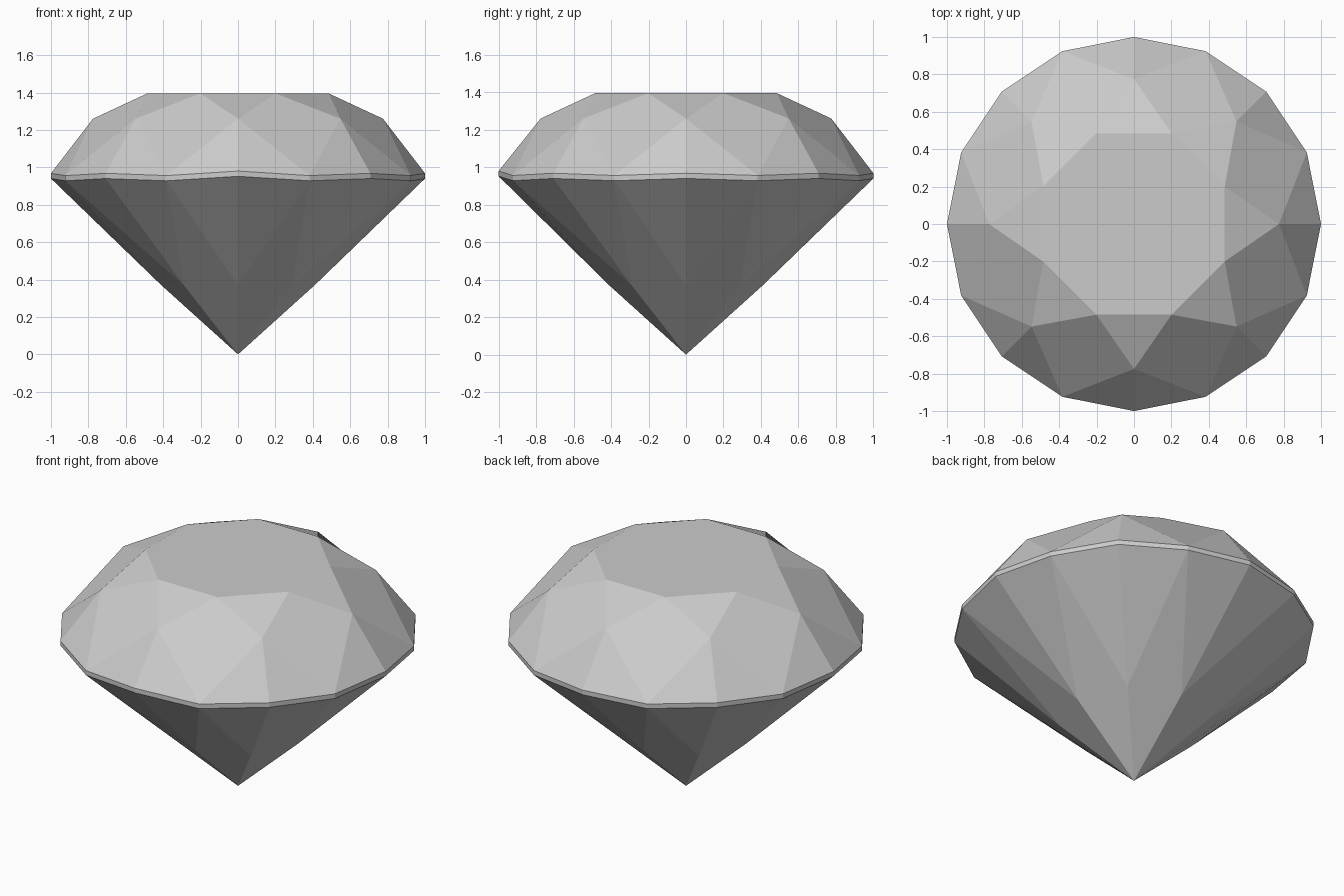
import bpy
import bmesh
from math import sin, cos, radians

cube = bpy.data.objects.get("Cube")
if cube:
    bpy.data.objects.remove(cube, do_unlink=True)

# One plain grey for the whole stone
grey = bpy.data.materials.new("gem_grey")
grey.use_nodes = True
grey.diffuse_color = (0.6, 0.6, 0.6, 1)
grey.node_tree.nodes["Principled BSDF"].inputs["Base Color"].default_value = (0.6, 0.6, 0.6, 1)

bm = bmesh.new()


def ring(count, start, radius, height):
    """Verts on a circle, counted anticlockwise from the front."""
    verts = []
    for i in range(count):
        a = radians(-90 + start + 360 * i / count)
        z = height(i) if callable(height) else height
        verts.append(bm.verts.new((radius * cos(a), radius * sin(a), z)))
    return verts


def girdle_height(i):
    """The girdle dips between the main points and peaks at the front."""
    if i % 2:
        return 0.956
    return 0.98 if i == 0 else 0.968


# Rings from the table down to the point
table = ring(8, 22.5, 0.525, 1.395)
star = ring(8, 0, 0.775, 1.26)
upper = ring(16, 0, 1.0, girdle_height)
lower = ring(16, 0, 1.0, lambda i: girdle_height(i) - 0.028)
pavilion = ring(8, 0, 0.41, 0.37)
point = bm.verts.new((0, 0, 0))

bm.faces.new(table)
for k in range(8):
    n = (k + 1) % 8
    g0, g1, g2 = 2 * k, 2 * k + 1, (2 * k + 2) % 16
    # Crown: star facet, kite and two girdle facets
    bm.faces.new((table[k - 1], star[k], table[k]))
    bm.faces.new((table[k], star[k], upper[g1], star[n]))
    bm.faces.new((star[k], upper[g0], upper[g1]))
    bm.faces.new((star[n], upper[g1], upper[g2]))
    # Girdle band
    bm.faces.new((upper[g0], lower[g0], lower[g1], upper[g1]))
    bm.faces.new((upper[g1], lower[g1], lower[g2], upper[g2]))
    # Pavilion: two half facets and a main kite
    bm.faces.new((lower[g0], pavilion[k], lower[g1]))
    bm.faces.new((lower[g1], pavilion[n], lower[g2]))
    bm.faces.new((lower[g1], pavilion[k], point, pavilion[n]))

bmesh.ops.recalc_face_normals(bm, faces=bm.faces)
mesh = bpy.data.meshes.new("gemstone")
bm.to_mesh(mesh)
bm.free()
mesh.materials.append(grey)
bpy.context.collection.objects.link(bpy.data.objects.new("gemstone", mesh))
